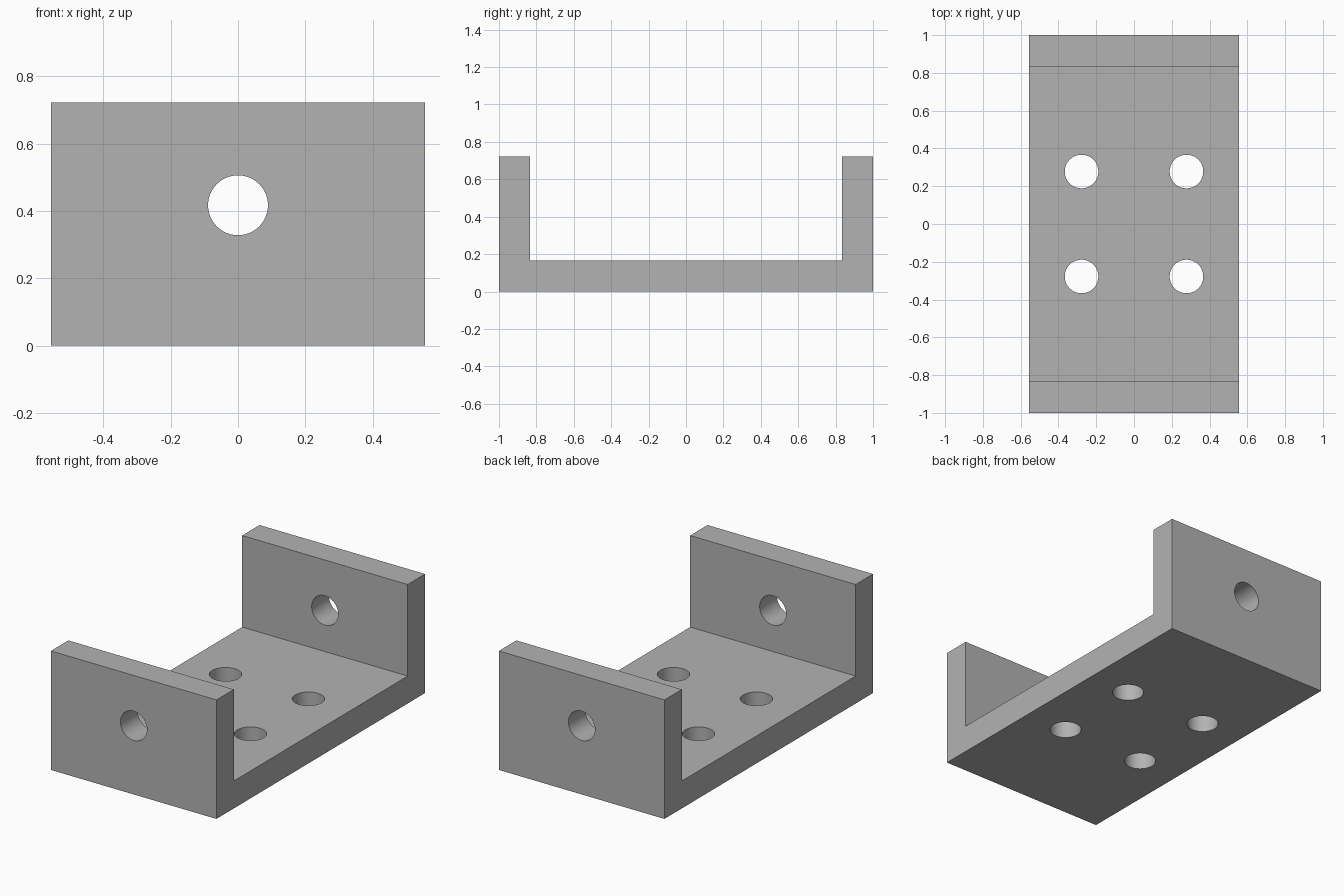
import bpy, bmesh, math

default_cube = bpy.data.objects.get("Cube")
if default_cube:
    bpy.data.objects.remove(default_cube, do_unlink=True)

U = 2 / 36                      # design unit: the channel is 36 units long
HALF_W, HALF_L, HEIGHT = 10 * U, 18 * U, 13 * U
THICK, HOLE_R = 3 * U, 1.6 * U

grey = bpy.data.materials.new("plain grey")
grey.use_nodes = True
colour = (0.45, 0.45, 0.45, 1)
grey.diffuse_color = colour
grey.node_tree.nodes["Principled BSDF"].inputs["Base Color"].default_value = colour


def mesh_object(name, bm):
    bmesh.ops.recalc_face_normals(bm, faces=bm.faces)
    mesh = bpy.data.meshes.new(name)
    bm.to_mesh(mesh)
    bm.free()
    mesh.materials.append(grey)
    obj = bpy.data.objects.new(name, mesh)
    bpy.context.collection.objects.link(obj)
    return obj


# U-shaped side profile, extruded across the width
inner = HALF_L - THICK
half = [(HALF_L, 0), (HALF_L, HEIGHT), (inner, HEIGHT), (inner, THICK)]
profile = half + [(-y, z) for y, z in reversed(half)]
bm = bmesh.new()
face = bm.faces.new([bm.verts.new((-HALF_W, y, z)) for y, z in profile])
extruded = bmesh.ops.extrude_face_region(bm, geom=[face])["geom"]
bmesh.ops.translate(bm, vec=(2 * HALF_W, 0, 0),
                    verts=[g for g in extruded if isinstance(g, bmesh.types.BMVert)])
bracket = mesh_object("u_bracket", bm)


def drill(name, location, length, rotation=(0, 0, 0)):
    """Cut a round hole through the bracket."""
    bm = bmesh.new()
    bmesh.ops.create_cone(bm, cap_ends=True, segments=64, radius1=HOLE_R,
                          radius2=HOLE_R, depth=length)
    cutter = mesh_object(name, bm)
    cutter.location, cutter.rotation_euler = location, rotation
    cutter.hide_render = True
    mod = bracket.modifiers.new(name, "BOOLEAN")
    mod.operation, mod.solver, mod.object = "DIFFERENCE", "EXACT", cutter
    bpy.context.view_layer.objects.active = bracket
    bpy.ops.object.modifier_apply(modifier=mod.name)
    bpy.data.objects.remove(cutter, do_unlink=True)


# One bore through both end walls, four mounting holes in the base
drill("wall_bore", (0, 0, 7.5 * U), 3 * HALF_L, (math.pi / 2, 0, 0))
for x in (-5 * U, 5 * U):
    for y in (-5 * U, 5 * U):
        drill("base_hole", (x, y, THICK / 2), 2 * THICK)

# Smooth bores, sharp edges
bpy.ops.object.select_all(action="DESELECT")
bracket.select_set(True)
bpy.context.view_layer.objects.active = bracket
bpy.ops.object.shade_smooth_by_angle(angle=math.radians(30))
